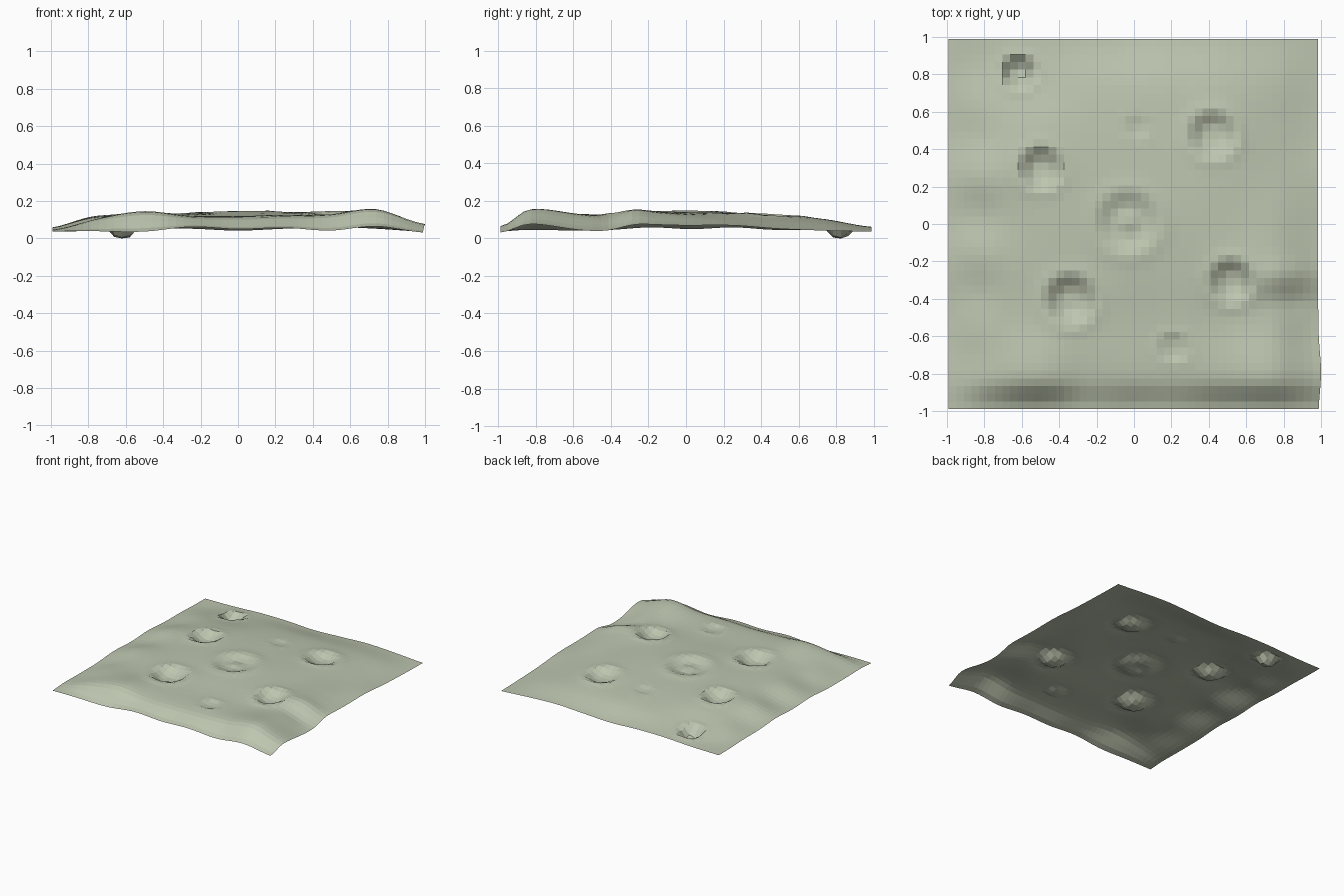
import bpy, bmesh, math

if "Cube" in bpy.data.objects:
    bpy.data.objects.remove(bpy.data.objects["Cube"])

CELLS = 48
# Coarse terrain heights (hundredths): rows y = -1..1, columns x = -1..1
HILLS = [
    [3.5, 3.5, 3.5, 6, 4.8, 5.5, 4, 6.3, 3],
    [4.5, 10.5, 14, 11.3, 11, 11.5, 12.3, 15.3, 7.5],
    [4, 9.5, 12, 12, 12, 12, 11.5, 12, 4],
    [5.5, 11, 12.3, 12.8, 13.7, 13.3, 13.8, 13.8, 7],
    [5, 10.5, 12.5, 13.2, 14, 14, 13.4, 12, 6.8],
    [5.5, 11.5, 12.5, 13, 13.5, 13.4, 13, 10, 6.8],
    [4.5, 9.5, 11.5, 12, 12.3, 12, 12, 9, 5],
    [4, 6.2, 7.5, 9.5, 10, 9.8, 10, 8, 4],
    [3.5, 3.8, 5, 5, 4, 5, 6, 5, 3.5],
]
# Craters: x, y, rim radius, depth, rim height, central peak
CRATERS = [
    (-0.03, 0.01, 0.18, 0.036, 0.006, 0.024),
    (0.43, 0.48, 0.14, 0.042, 0.006, 0),
    (-0.50, 0.30, 0.13, 0.048, 0.006, 0),
    (-0.34, -0.41, 0.15, 0.052, 0.006, 0),
    (0.53, -0.31, 0.13, 0.047, 0.006, 0),
    (-0.62, 0.82, 0.10, 0.060, 0.004, 0),
    (0.22, -0.67, 0.09, 0.014, 0.003, 0),
    (0.02, 0.52, 0.08, 0.008, 0.002, 0),
]


def smooth(a, b, t):
    t = min(1, max(0, (t - a) / (b - a)))
    return t * t * (3 - 2 * t)


def bell(t, width):
    return math.exp(-(t / width) ** 2)


def spline(v, t):
    """Catmull-Rom through evenly spaced values, t in 0..1."""
    n = len(v) - 1
    i = min(n - 1, int(t * n))
    f = t * n - i
    p1, p2 = v[i], v[i + 1]
    p0 = v[i - 1] if i > 0 else p1
    p3 = v[i + 2] if i + 2 <= n else p2
    return p1 + 0.5 * f * (p2 - p0 + f * (2*p0 - 5*p1 + 4*p2 - p3 + f * (3*(p1 - p2) + p3 - p0)))


def height(x, y):
    # the front slope is steeper, so the first rows are squeezed forward
    yw = y + 0.08 * smooth(-1, -0.84, y) * (1 - smooth(-0.84, -0.4, y))
    u, w = (x + 1) / 2, (yw + 1) / 2
    z = spline([spline(row, u) for row in HILLS], w) / 100
    # ripples along the left edge, ridge at the right edge
    z += 0.009 * math.sin(2 * math.pi * (y + 0.25) / 0.41) * bell(x + 0.84, 0.14) * bell(y, 0.9)
    ridge = smooth(0.6, 0.8, x) * (1 - 0.7 * smooth(0.85, 1, x))
    z += 0.016 * (bell(y + 0.27, 0.08) - bell(y + 0.42, 0.08)) * ridge
    for cx, cy, r, depth, rim, peak in CRATERS:
        t = math.hypot(x - cx, y - cy) / r
        if t < 2.5:
            z -= depth * (1 - smooth(0.3, 1.0, t))
            z += rim * bell(t - 1.08, 0.25)
            z += peak * bell(t, 0.4)
    return z


# Cratered ground sheet, flat shaded
bm = bmesh.new()
bmesh.ops.create_grid(bm, x_segments=CELLS, y_segments=CELLS, size=1)
for v in bm.verts:
    x, y = v.co.x, v.co.y
    v.co.z = height(x, y)
    # right edge bulges slightly beside the front hill
    bulge = 0.015 * bell(x - 1, 0.1) * bell(y + 0.8, 0.15)
    v.co.x = x * 0.988 - 0.003 + bulge
    v.co.y = y * 0.99
low = min(v.co.z for v in bm.verts)
for v in bm.verts:
    v.co.z -= low

mesh = bpy.data.meshes.new("cratered_ground")
bm.to_mesh(mesh)
bm.free()
ground = bpy.data.objects.new("cratered_ground", mesh)
bpy.context.collection.objects.link(ground)

mat = bpy.data.materials.new("pale_green_dust")
mat.diffuse_color = (0.51, 0.56, 0.43, 1)
mat.use_nodes = True
mat.node_tree.nodes["Principled BSDF"].inputs["Base Color"].default_value = mat.diffuse_color
mesh.materials.append(mat)
